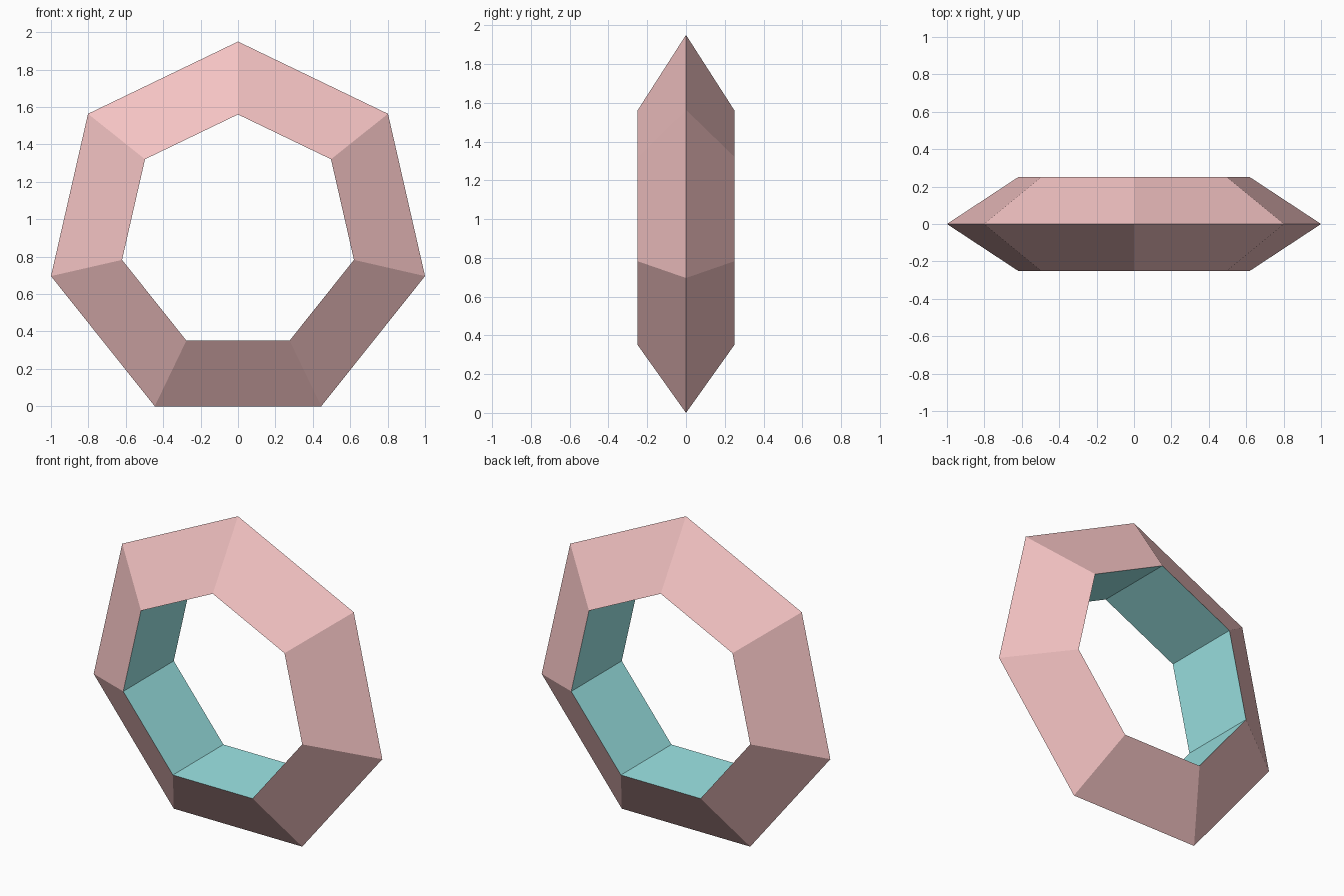
import bpy, bmesh
from math import pi, sin, cos

if "Cube" in bpy.data.objects:
    bpy.data.objects.remove(bpy.data.objects["Cube"])

SIDES = 7
OUTER = 1 / sin(2 * pi / SIDES * 2)      # widest points reach x = +-1
INNER = 0.636
HALF_DEPTH = 0.25
CENTRE_Z = OUTER * cos(pi / SIDES)       # flat bottom edge rests on z = 0


def material(name, color):
    mat = bpy.data.materials.new(name)
    mat.diffuse_color = color
    mat.use_nodes = True
    mat.node_tree.nodes["Principled BSDF"].inputs["Base Color"].default_value = mat.diffuse_color
    return mat


# Triangular cross-section (radius, y): sharp outer ridge, flat inner wall
profile = [(OUTER, 0), (INNER, HALF_DEPTH), (INNER, -HALF_DEPTH)]

# Sweep the section round the seven corners, one corner at the top
bm = bmesh.new()
rings = []
for i in range(SIDES):
    a = 2 * pi * i / SIDES
    rings.append([bm.verts.new((r * sin(a), y, CENTRE_Z + r * cos(a)))
                  for r, y in profile])

for i in range(SIDES):
    here, there = rings[i], rings[(i + 1) % SIDES]
    for j in range(3):
        k = (j + 1) % 3
        face = bm.faces.new((here[j], here[k], there[k], there[j]))
        face.material_index = 1 if j == 1 else 0   # inner wall is teal
bmesh.ops.recalc_face_normals(bm, faces=bm.faces)

mesh = bpy.data.meshes.new("heptagon_ring")
bm.to_mesh(mesh)
bm.free()
mesh.materials.append(material("salmon", (0.91, 0.55, 0.55, 1)))
mesh.materials.append(material("teal", (0.34, 0.80, 0.80, 1)))
ring = bpy.data.objects.new("heptagon_ring", mesh)
bpy.context.collection.objects.link(ring)
